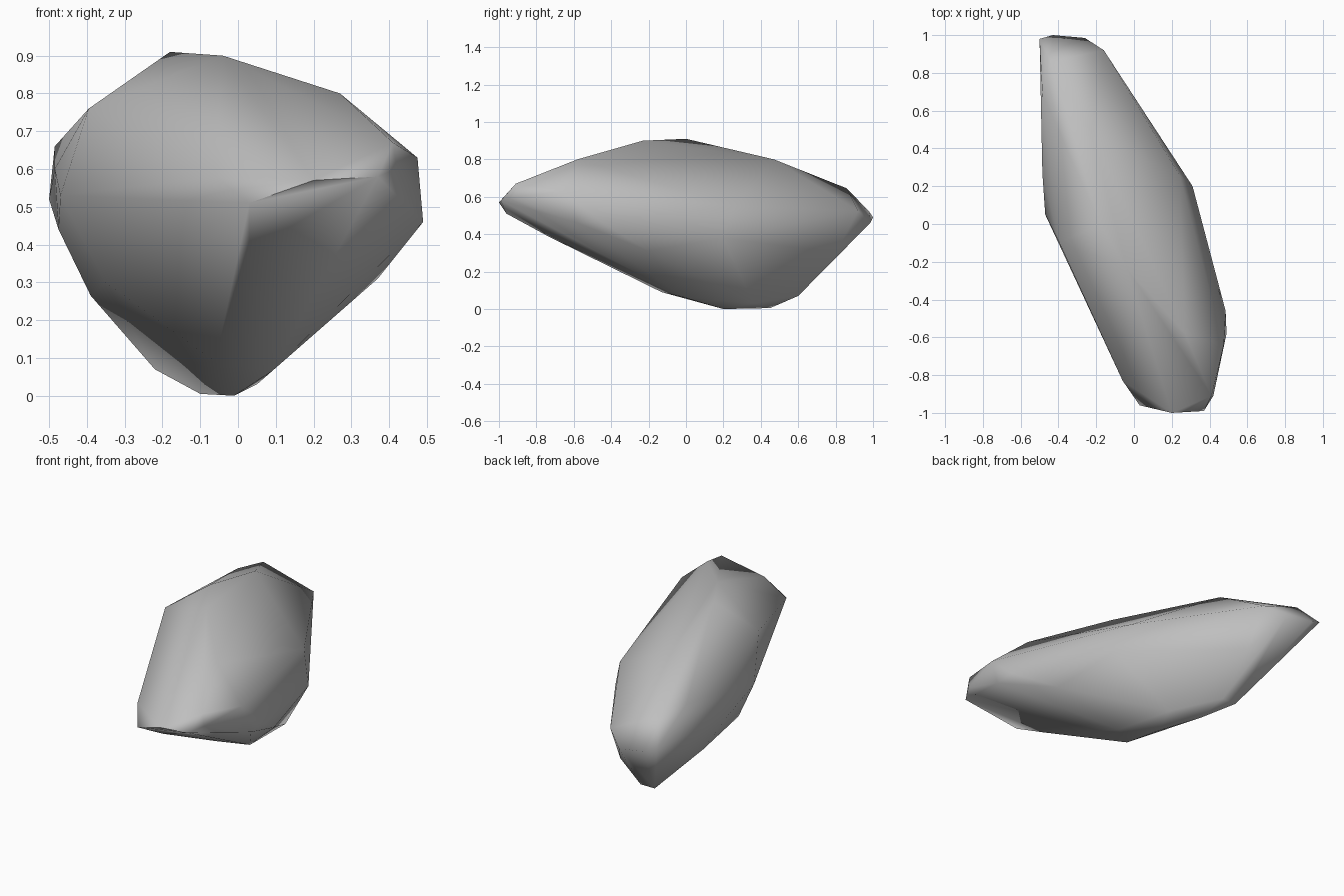
import bpy
import bmesh
import math

cube = bpy.data.objects.get("Cube")
if cube:
    bpy.data.objects.remove(cube, do_unlink=True)

# Plain grey stone
stone = bpy.data.materials.new("grey_stone")
stone.use_nodes = True
grey = (0.52, 0.52, 0.52, 1)
stone.diffuse_color = grey
stone.node_tree.nodes["Principled BSDF"].inputs["Base Color"].default_value = grey

# Corner points of the boulder, grouped by region
crown = [(-.18, 0, .91), (-.04, -.23, .9), (.27, -.58, .8), (-.22, .47, .8),
         (-.44, .86, .645)]
nose = [(.2, -1, .57), (.37, -.99, .58), (.03, -.96, .51), (.42, -.91, .6),
        (-.06, -.83, .58), (.41, -.91, .67), (.03, -.73, .385)]
right_flank = [(.475, -.64, .63), (.49, -.58, .46), (.485, -.46, .47),
               (.37, -.2, .31), (.31, .2, .38), (.24, .26, .55)]
left_flank = [(-.395, -.1, .76), (-.485, .69, .66), (-.485, .27, .6),
              (-.47, .05, .53), (-.475, .3, .44), (-.35, .02, .3),
              (-.39, .4, .265)]
tail = [(-.5, .98, .52), (-.43, 1, .49), (-.26, .985, .46), (-.16, .92, .525),
        (-.14, .8, .3)]
base = [(-.06, -.13, .09), (.09, -.02, .065), (-.01, .2, 0), (-.1, .45, .005),
        (-.22, .6, .07), (-.13, .6, .07), (.05, .36, .03)]

# Wrap the corners in a faceted shell
bm = bmesh.new()
for point in crown + nose + right_flank + left_flank + tail + base:
    bm.verts.new(point)
bmesh.ops.convex_hull(bm, input=list(bm.verts))
loose = [v for v in bm.verts if not v.link_faces]
bmesh.ops.delete(bm, geom=loose, context="VERTS")
bmesh.ops.recalc_face_normals(bm, faces=list(bm.faces))

mesh = bpy.data.meshes.new("boulder")
bm.to_mesh(mesh)
bm.free()
mesh.materials.append(stone)
boulder = bpy.data.objects.new("boulder", mesh)
bpy.context.collection.objects.link(boulder)

# Soft shading with only the hardest edges kept crisp
bpy.ops.object.select_all(action="DESELECT")
boulder.select_set(True)
bpy.context.view_layer.objects.active = boulder
bpy.ops.object.shade_smooth_by_angle(angle=math.radians(80))
